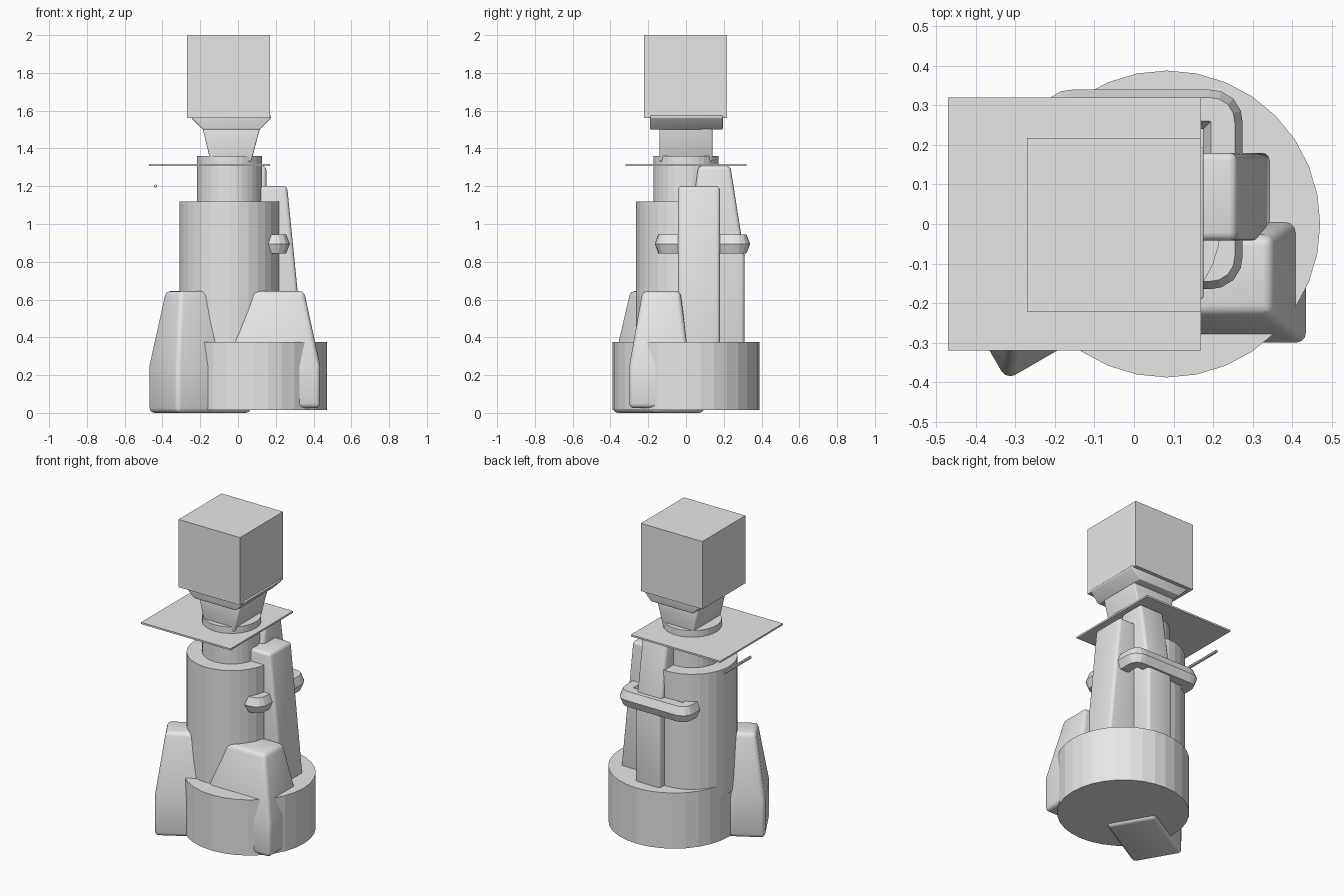
import bpy
import bmesh
import math
from mathutils import Matrix, Vector

old = bpy.data.objects.get("Cube")
if old:
    bpy.data.objects.remove(old, do_unlink=True)

grey = bpy.data.materials.new("light grey")
grey.use_nodes = True
grey.diffuse_color = (0.8, 0.8, 0.8, 1)
grey.node_tree.nodes["Principled BSDF"].inputs["Base Color"].default_value = (0.8, 0.8, 0.8, 1)


def finish(bm, name, bevel=0.0):
    bmesh.ops.recalc_face_normals(bm, faces=bm.faces)
    mesh = bpy.data.meshes.new(name)
    bm.to_mesh(mesh)
    bm.free()
    mesh.materials.append(grey)
    ob = bpy.data.objects.new(name, mesh)
    bpy.context.collection.objects.link(ob)
    if bevel:
        mod = ob.modifiers.new("rounded edges", 'BEVEL')
        mod.width = bevel
        mod.segments = 3
        mod.angle_limit = math.radians(35)
        bpy.ops.object.select_all(action='DESELECT')
        ob.select_set(True)
        bpy.context.view_layer.objects.active = ob
        bpy.ops.object.modifier_apply(modifier=mod.name)
        bpy.ops.object.shade_smooth_by_angle(angle=math.radians(32))
    return ob


def bridge(bm, rings):
    """Skin a list of matching vertex rings and cap both ends."""
    for a, b in zip(rings, rings[1:]):
        for i in range(len(a)):
            j = (i + 1) % len(a)
            bm.faces.new((a[i], a[j], b[j], b[i]))
    bm.faces.new(rings[0])
    bm.faces.new(rings[-1])


def block(name, sections, bevel=0.0, matrix=Matrix()):
    """Loft rectangles given as (z, x0, x1, y0, y1)."""
    bm = bmesh.new()
    rings = []
    for z, x0, x1, y0, y1 in sections:
        corners = ((x0, y0), (x1, y0), (x1, y1), (x0, y1))
        rings.append([bm.verts.new(matrix @ Vector((x, y, z))) for x, y in corners])
    bridge(bm, rings)
    return finish(bm, name, bevel)


def cylinder(name, x, radius, z0, z1, segments=32):
    bm = bmesh.new()
    bmesh.ops.create_cone(bm, cap_ends=True, segments=segments, radius1=radius,
                          radius2=radius, depth=z1 - z0,
                          matrix=Matrix.Translation((x, 0, (z0 + z1) / 2)))
    return finish(bm, name)


# Round stacked body
cylinder("base_drum", 0.083, 0.388, 0.015, 0.375)
cylinder("main_body", -0.045, 0.265, 0.3, 1.12)
cylinder("neck", -0.045, 0.173, 1.1, 1.36)

# Thin tray and head
block("tray", [(1.307, -0.47, 0.17, -0.32, 0.32), (1.318, -0.47, 0.17, -0.32, 0.32)])
block("head_stem", [(1.33, -0.145, 0.07, -0.14, 0.14), (1.51, -0.188, 0.117, -0.14, 0.14)], 0.008)
block("head_flare", [(1.5, -0.185, 0.115, -0.19, 0.195), (1.562, -0.247, 0.176, -0.19, 0.195),
                     (1.575, -0.247, 0.176, -0.19, 0.195)], 0.01)
block("head", [(1.562, -0.27, 0.17, -0.222, 0.218), (2.0, -0.27, 0.17, -0.222, 0.218)])

# Feet: straight below, tapering above
block("left_foot", [(0.025, -0.06, 0.435, -0.3, 0.02), (0.25, -0.06, 0.435, -0.3, 0.02),
                    (0.645, 0.075, 0.35, -0.23, -0.03)], 0.025)
turn = Matrix.Translation((-0.4, -0.26, 0)) @ Matrix.Rotation(math.radians(30), 4, 'Z')
block("right_foot", [(0.0, 0, 0.46, -0.155, 0.155), (0.25, 0, 0.46, -0.155, 0.155),
                     (0.645, 0.06, 0.36, -0.085, 0.085)], 0.025, turn)

# Upright buttresses
block("side_buttress", [(0.3, 0.0, 0.35, -0.042, 0.18), (1.2, 0.0, 0.26, -0.042, 0.18)], 0.02)
block("back_buttress", [(0.3, -0.03, 0.15, 0.0, 0.31), (0.83, -0.03, 0.15, 0.0, 0.31),
                        (1.307, -0.03, 0.15, 0.065, 0.235)], 0.02)

# Handrail: six-sided bar swept round a path with rounded corners
path = [Vector(p) for p in ((-0.19, 0.2), (-0.19, 0.29), (0.225, 0.29), (0.225, -0.115), (0.15, -0.115))]
smooth = [path[0]]
for a, b, c in zip(path, path[1:], path[2:]):
    start = b + (a - b).normalized() * 0.035
    end = b + (c - b).normalized() * 0.035
    for k in range(5):
        t = k / 4
        smooth.append(start * (1 - t) ** 2 + b * 2 * t * (1 - t) + end * t * t)
smooth.append(path[-1])
section = ((-0.05, 0), (-0.03, -0.05), (0.03, -0.05), (0.05, 0), (0.03, 0.05), (-0.03, 0.05))
bm = bmesh.new()
rings = []
for i, p in enumerate(smooth):
    along = (smooth[min(i + 1, len(smooth) - 1)] - smooth[max(i - 1, 0)]).normalized()
    side = Vector((-along.y, along.x))
    rings.append([bm.verts.new((p.x + side.x * u, p.y + side.y * u, 0.895 + v)) for u, v in section])
bridge(bm, rings)
finish(bm, "handrail")

# Loose thin rod beside the neck
bm = bmesh.new()
bmesh.ops.create_cone(bm, cap_ends=True, segments=8, radius1=0.009, radius2=0.009, depth=0.27,
                      matrix=Matrix.Translation((-0.437, 0.1, 1.2)) @ Matrix.Rotation(math.pi / 2, 4, 'X'))
finish(bm, "thin_rod")
